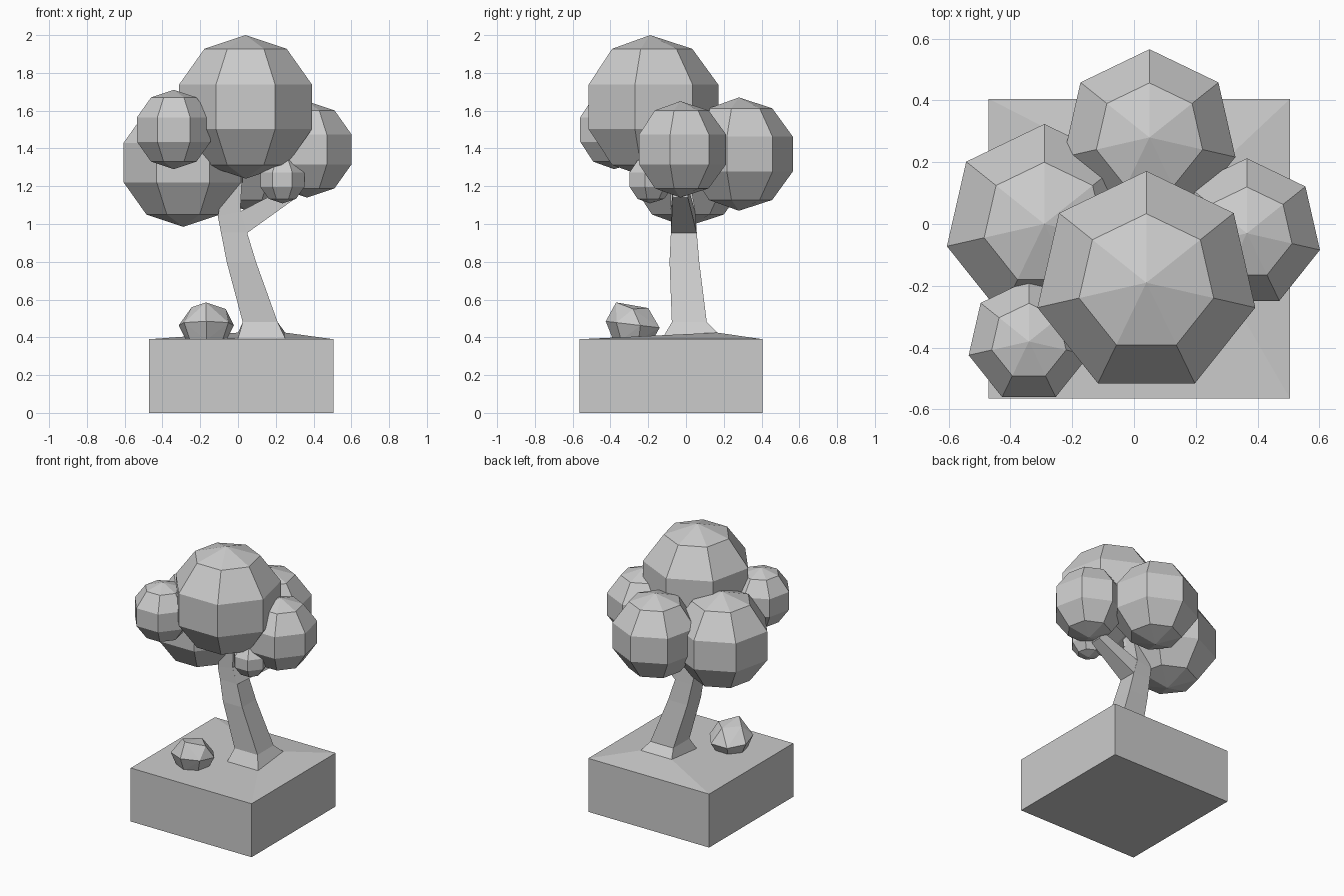
import bpy, bmesh
from math import sin, cos, pi

if "Cube" in bpy.data.objects:
    bpy.data.objects.remove(bpy.data.objects["Cube"])


def finish(bm, name):
    bmesh.ops.recalc_face_normals(bm, faces=bm.faces)
    me = bpy.data.meshes.new(name)
    bm.to_mesh(me)
    bm.free()
    ob = bpy.data.objects.new(name, me)
    bpy.context.collection.objects.link(ob)


def box_ring(x0, x1, y0, y1, z, dx=0.0, dy=0.0):
    """Four corners; dx and dy change the height across x and y."""
    pts = [(x0, y0), (x1, y0), (x1, y1), (x0, y1)]
    return [(x, y, z + dx * (x > x0) + dy * (y > y0)) for x, y in pts]


def loft(name, rings, cap_start=True, cap_end=True):
    bm = bmesh.new()
    vs = [[bm.verts.new(p) for p in r] for r in rings]
    for a, b in zip(vs, vs[1:]):
        for i in range(len(a)):
            j = (i + 1) % len(a)
            bm.faces.new((a[i], a[j], b[j], b[i]))
    if cap_start:
        bm.faces.new(vs[0][::-1])
    if cap_end:
        bm.faces.new(vs[-1])
    finish(bm, name)


# ground block, its top rising gently to the trunk flare
flare = box_ring(0.0, 0.25, -0.125, 0.165, 0.395, dy=0.03)
loft("ground_block", [box_ring(-0.47, 0.505, -0.565, 0.405, 0),
                      box_ring(-0.47, 0.505, -0.565, 0.405, 0.39),
                      flare], cap_end=False)

# leaning four-sided trunk, continuing into the crown
loft("trunk", [flare,
               box_ring(0.025, 0.21, -0.075, 0.11, 0.48),
               box_ring(-0.06, 0.095, -0.087, 0.07, 0.80),
               box_ring(-0.09, 0.048, -0.08, 0.057, 0.955),
               box_ring(-0.107, 0.012, -0.08, 0.05, 1.04, dx=0.025),
               box_ring(-0.055, 0.025, -0.085, 0.01, 1.30)], cap_start=False)

# side branch reaching into the right foliage
loft("branch", [
    [(0.045, -0.08, 0.95), (0.045, 0.057, 0.95), (0.0, 0.05, 1.06), (0.0, -0.08, 1.06)],
    [(0.31, -0.07, 1.14), (0.31, 0.01, 1.14), (0.27, 0.01, 1.20), (0.27, -0.07, 1.20)]])

# seven-sided foliage balls: x, y, z, radius
foliage = [
    (0.04, -0.19, 1.62, 0.38),
    (-0.29, 0.0, 1.325, 0.34),
    (-0.34, -0.38, 1.50, 0.21),
    (0.05, 0.28, 1.37, 0.30),
    (0.365, -0.03, 1.395, 0.255),
    (0.235, -0.19, 1.235, 0.126),
]
for n, (x, y, z, r) in enumerate(foliage, 1):
    bm = bmesh.new()
    bmesh.ops.create_uvsphere(bm, u_segments=7, v_segments=5, radius=r)
    bmesh.ops.translate(bm, verts=bm.verts, vec=(x, y, z))
    finish(bm, f"foliage_{n}")

# faceted rock
bm = bmesh.new()
for r, z, tilt in ((0.11, 0.385, 0.0), (0.15, 0.467, -0.12)):
    for i in range(7):
        a = 2 * pi * i / 7 - pi / 2
        bm.verts.new((-0.168 + r * cos(a), -0.275 + r * sin(a), z + tilt * r * sin(a)))
for p in ((-0.17, -0.37, 0.585), (-0.065, -0.28, 0.55),
          (-0.15, -0.20, 0.555), (-0.245, -0.29, 0.56)):
    bm.verts.new(p)
bmesh.ops.convex_hull(bm, input=bm.verts)
finish(bm, "rock")
